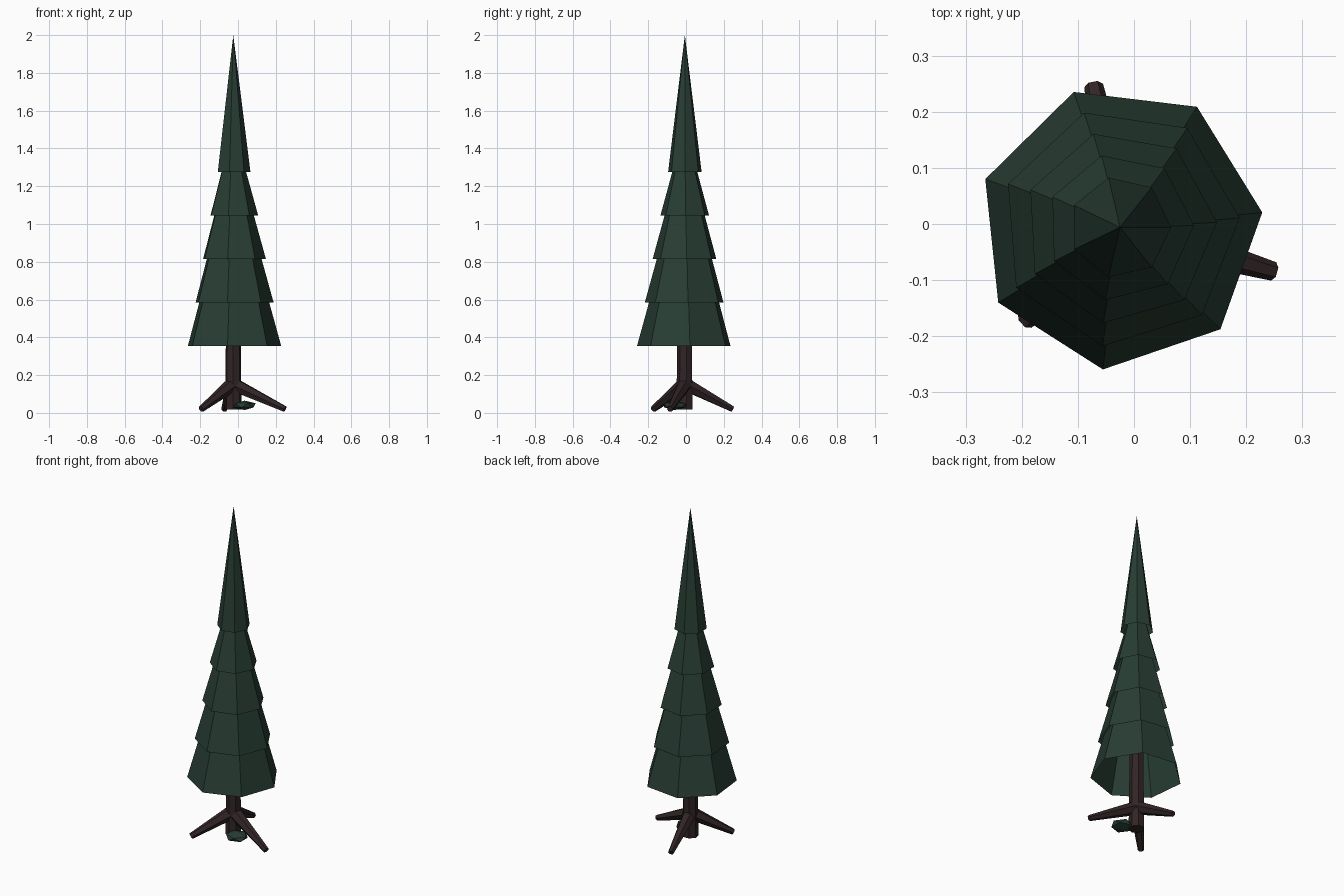
import bpy
import bmesh
from math import cos, sin, radians
from mathutils import Vector, Matrix

cube = bpy.data.objects.get("Cube")
if cube:
    bpy.data.objects.remove(cube, do_unlink=True)

CENTRE = Vector((-0.025, -0.006, 0))


def make_material(name, colour):
    mat = bpy.data.materials.new(name)
    mat.use_nodes = True
    mat.diffuse_color = (*colour, 1)
    mat.node_tree.nodes["Principled BSDF"].inputs["Base Color"].default_value = (*colour, 1)
    return mat


green = make_material("dark_pine_green", (0.021, 0.047, 0.034))
brown = make_material("dark_bark_brown", (0.031, 0.018, 0.019))


def add_object(name, bm, mat):
    mesh = bpy.data.meshes.new(name)
    bm.to_mesh(mesh)
    bm.free()
    mesh.materials.append(mat)
    obj = bpy.data.objects.new(name, mesh)
    bpy.context.collection.objects.link(obj)
    return obj


def add_taper(name, start, end, r_start, r_end, sides, turn, mat, capped=True):
    """Straight tapered prism between two points; r_end = 0 makes a cone."""
    bm = bmesh.new()
    axis = end - start
    bmesh.ops.create_cone(bm, cap_ends=capped, segments=sides, radius1=r_start,
                          radius2=r_end, depth=axis.length)
    if r_end == 0:
        bmesh.ops.remove_doubles(bm, verts=bm.verts, dist=0.0001)
    # The cone primitive begins its ring on +y, so turn it to begin on +x
    spin = Matrix.Rotation(radians(turn - 90), 4, "Z")
    tilt = axis.to_track_quat("Z", "Y").to_matrix().to_4x4() if axis.xy.length else Matrix()
    place = Matrix.Translation((start + end) / 2) @ tilt @ spin
    bmesh.ops.transform(bm, matrix=place, verts=bm.verts)
    return add_object(name, bm, mat)


def up(z):
    return CENTRE + Vector((0, 0, z))


# Foliage: overlapping open skirts, each slightly twisted, under a tall pointed top
TIERS, STEP, BOTTOM = 5, 0.23, 0.355
for i in range(TIERS):
    z = BOTTOM + i * STEP
    radius = 0.255 - i * 0.041
    turn = 6 - 1.5 * i
    if i < TIERS - 1:
        add_taper(f"foliage_tier_{i + 1}", up(z), up(z + STEP + 0.04),
                  radius, radius - 0.075, 7, turn, green, capped=False)
    else:
        add_taper("foliage_top", up(z), up(2), radius, 0, 7, turn, green, capped=False)

# Trunk
add_taper("trunk", up(0.017), up(0.75), 0.045, 0.036, 7, 12, brown)

# Three splayed roots: direction in degrees and reach from the trunk axis
for n, (angle, reach) in enumerate([(-16, 0.285), (100.5, 0.257), (224.5, 0.238)], 1):
    out = Vector((cos(radians(angle)), sin(radians(angle)), 0))
    add_taper(f"root_{n}", up(0.14) + out * 0.025, up(0.02) + out * reach,
              0.037, 0.017, 6, 0, brown)

# Low clump of leaves beside the trunk
bm = bmesh.new()
bmesh.ops.create_icosphere(bm, subdivisions=1, radius=1)
bmesh.ops.transform(bm, verts=bm.verts, matrix=Matrix.Translation((0.035, -0.06, 0.04))
                    @ Matrix.Diagonal((0.066, 0.066, 0.025, 1)))
add_object("ground_leaves", bm, green)
